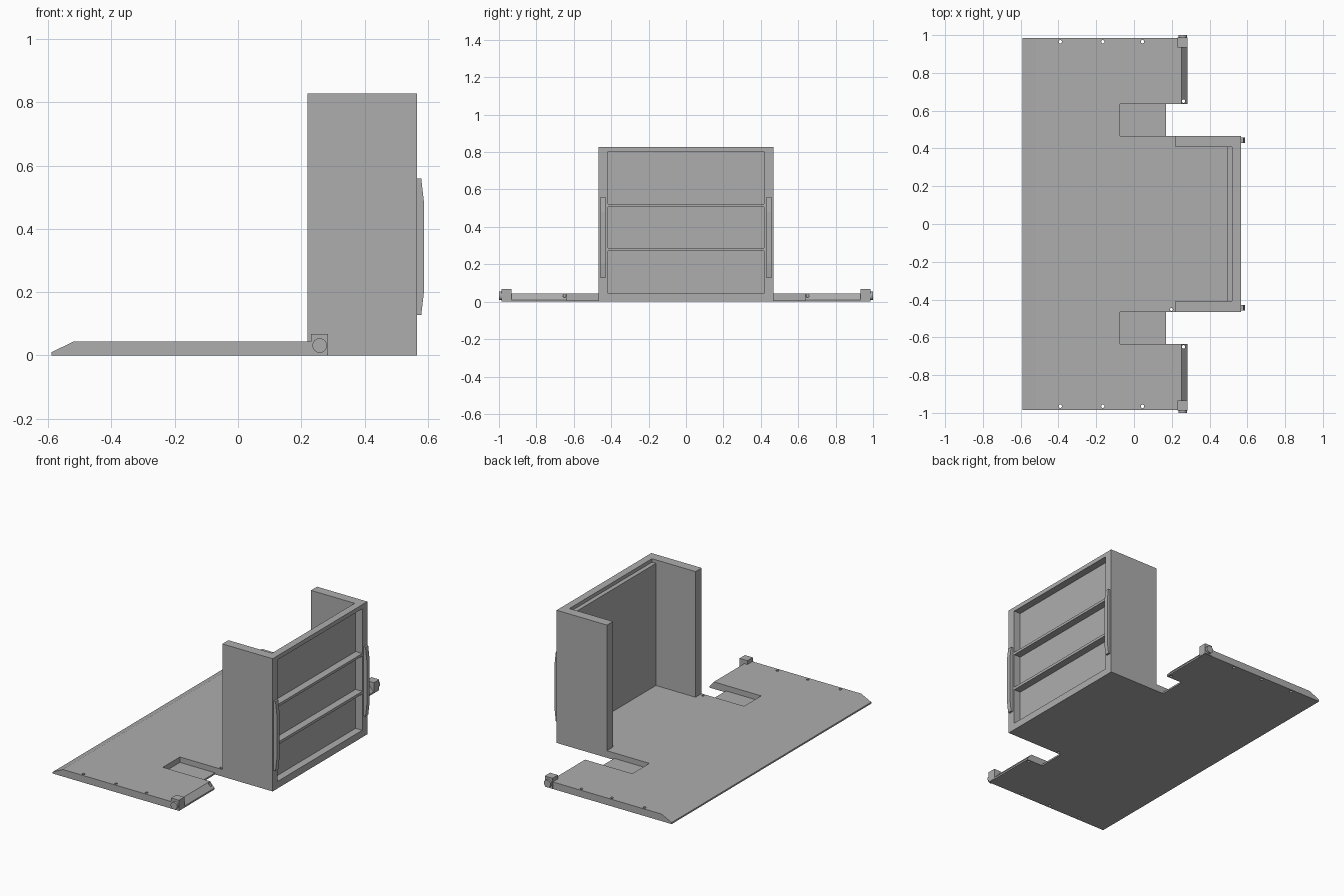
import bpy, bmesh
from mathutils import Vector, Matrix

cube = bpy.data.objects.get("Cube")
if cube:
    bpy.data.objects.remove(cube, do_unlink=True)

grey = bpy.data.materials.new("plain_grey")
grey.use_nodes = True
grey.diffuse_color = (0.42, 0.42, 0.42, 1)
grey.node_tree.nodes["Principled BSDF"].inputs["Base Color"].default_value = grey.diffuse_color


def finish(name, bm):
    bmesh.ops.recalc_face_normals(bm, faces=bm.faces)
    mesh = bpy.data.meshes.new(name)
    bm.to_mesh(mesh)
    bm.free()
    mesh.materials.append(grey)
    obj = bpy.data.objects.new(name, mesh)
    bpy.context.collection.objects.link(obj)
    return obj


def prism(name, points, lo, hi, axis="y"):
    """Extrude an outline: (x, z) points along y, or (x, y) points along z."""
    bm = bmesh.new()
    place = (lambda a, b: (a, lo, b)) if axis == "y" else (lambda a, b: (a, b, lo))
    face = bm.faces.new([bm.verts.new(place(a, b)) for a, b in points])
    moved = bmesh.ops.extrude_face_region(bm, geom=[face])["geom"]
    shift = Vector((0, hi - lo, 0)) if axis == "y" else Vector((0, 0, hi - lo))
    bmesh.ops.translate(bm, vec=shift, verts=[v for v in moved if isinstance(v, bmesh.types.BMVert)])
    return finish(name, bm)


def box(name, x, y, z):
    return prism(name, [(x[0], z[0]), (x[1], z[0]), (x[1], z[1]), (x[0], z[1])], *y)


def cylinder(name, centre, radius, depth, sides, axis="z"):
    bm = bmesh.new()
    turn = Matrix.Rotation(1.5707963, 4, "X") if axis == "y" else Matrix()
    bmesh.ops.create_cone(bm, cap_ends=True, segments=sides, radius1=radius, radius2=radius,
                          depth=depth, matrix=Matrix.Translation(centre) @ turn)
    return finish(name, bm)


def cut(target, cutter):
    cutter.hide_render = True
    mod = target.modifiers.new("cut", "BOOLEAN")
    mod.operation, mod.solver, mod.object = "DIFFERENCE", "EXACT", cutter
    bpy.context.view_layer.objects.active = target
    bpy.ops.object.modifier_apply(modifier=mod.name)
    bpy.data.objects.remove(cutter, do_unlink=True)


def span(side, a, b):
    return tuple(sorted((side * a, side * b)))


DECK, WALL, BACK, TOP = 0.044, 0.467, 0.566, 0.828

# Deck with a sloped leading edge
deck = prism("deck", [(-0.59, 0), (BACK, 0), (BACK, DECK), (-0.52, DECK), (-0.59, 0.01)], -0.984, 0.984)
for s in (-1, 1):
    # Sloped rear edge of the wing, open notch and shallow recess beside the cabinet
    cut(deck, prism("wing_cut", [(0.282, -0.1), (1, -0.1), (1, 0.1), (0.2, 0.1), (0.252, DECK), (0.282, 0.01)],
                    *span(s, 0.6, 1.1)))
    cut(deck, box("notch_cut", (0.169, 1), span(s, WALL, 0.635), (-0.1, 0.1)))
    cut(deck, box("recess_cut", (-0.074, 0.2), span(s, WALL, 0.635), (0.01, 0.1)))
    # Bolt holes
    for x, y in [(-0.39, 0.965), (-0.165, 0.965), (0.045, 0.965), (0.262, 0.65)]:
        cut(deck, cylinder("hole_cut", (x, s * y, 0), 0.009, 0.3, 12))
cut(deck, cylinder("hole_cut", (0.198, -0.452, 0), 0.008, 0.3, 12))

# Three-sided cabinet with window openings in its rear frame
inner = 0.407
cabinet = prism("cabinet", [(0.219, -WALL), (BACK, -WALL), (BACK, WALL), (0.219, WALL), (0.219, inner),
                            (0.52, inner), (0.52, -inner), (0.219, -inner)], DECK, TOP, "z")
for low, high in [(0.03, 0.27), (0.287, 0.507), (0.523, 0.802)]:
    cut(cabinet, box("window_cut", (0.52, 0.7), (-0.417, 0.417), (low, high)))

# Inner panel behind the frame
box("inner_panel", (0.493, 0.52), (-inner, inner), (DECK, 0.806))

for s, label in ((1, "back"), (-1, "front")):
    # Upright grab handle
    prism(label + "_handle", [(BACK, 0.128), (0.579, 0.128), (0.588, 0.205), (0.588, 0.48),
                              (0.579, 0.56), (BACK, 0.56)], *span(s, 0.43, 0.457))
    # Corner hinge block and its pin
    box(label + "_hinge_block", (0.23, 0.284), span(s, 0.934, 0.987), (0.002, 0.068))
    pin = cylinder(label + "_hinge_pin", (0.258, s * 0.985, 0.0315), 0.023, 0.03, 24, "y")
    bpy.ops.object.select_all(action="DESELECT")
    pin.select_set(True)
    bpy.context.view_layer.objects.active = pin
    bpy.ops.object.shade_smooth_by_angle()
